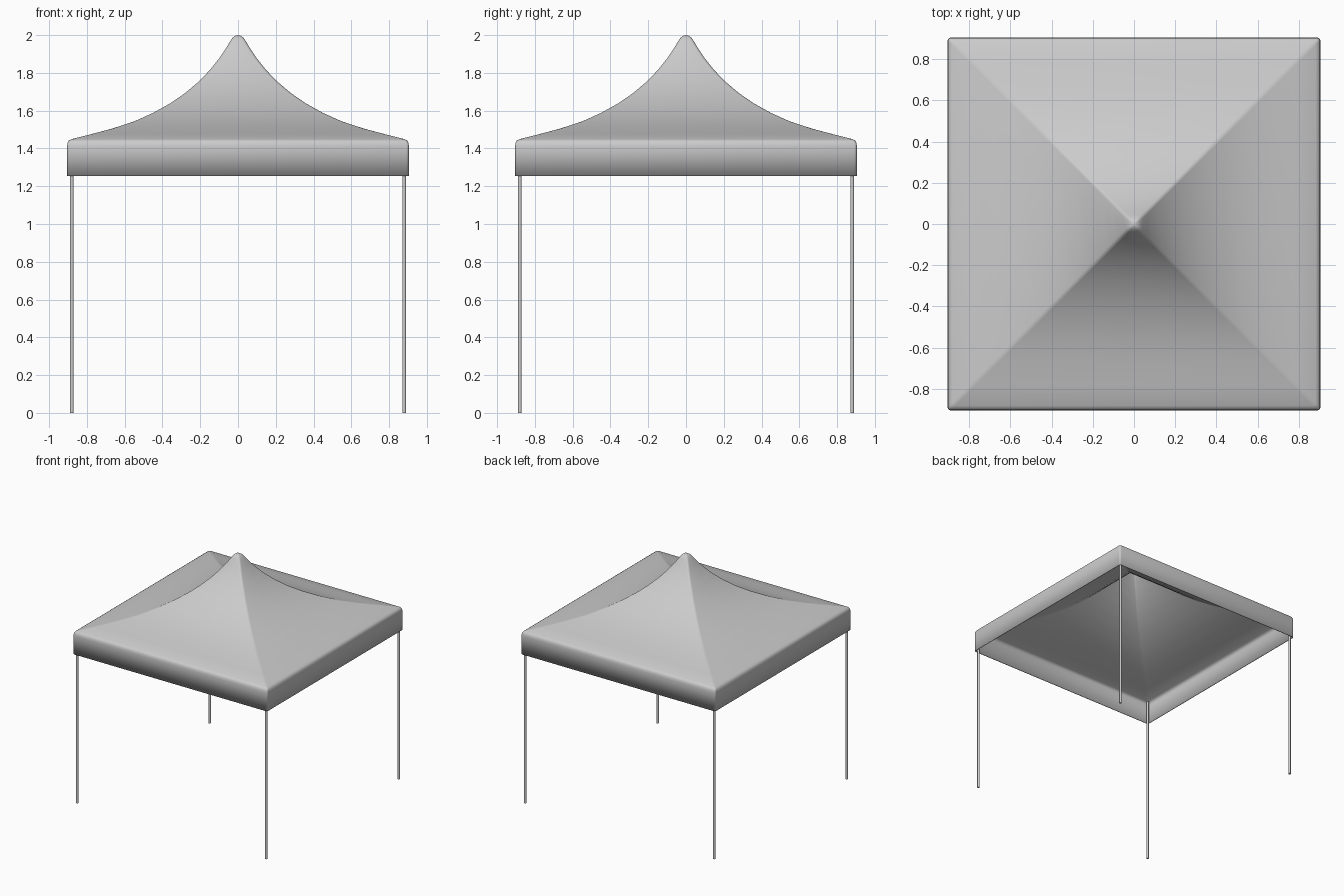
import bpy, bmesh, math

if "Cube" in bpy.data.objects:
    bpy.data.objects.remove(bpy.data.objects["Cube"])

# Half-width / height profile of the canopy, from valance hem to peak
profile = [(0.905, 1.255), (0.905, 1.41), (0.903, 1.428), (0.896, 1.441),
           (0.882, 1.449), (0.78, 1.475), (0.67, 1.504), (0.55, 1.543),
           (0.45, 1.588), (0.36, 1.638), (0.28, 1.693), (0.21, 1.752),
           (0.15, 1.814), (0.10, 1.876), (0.066, 1.926), (0.042, 1.967),
           (0.028, 1.987), (0.014, 1.997)]


def rounded_square(half, z, segments=3):
    """Points round a square ring with slightly rounded corners."""
    r = min(0.015, half * 0.4)
    c = half - r
    points = []
    for q in range(4):
        sx, sy = ((1, 1), (-1, 1), (-1, -1), (1, -1))[q]
        for i in range(segments + 1):
            a = math.pi / 2 * (q + i / segments)
            points.append((sx * c + r * math.cos(a), sy * c + r * math.sin(a), z))
    return points


def smooth(obj, angle):
    bpy.ops.object.select_all(action='DESELECT')
    obj.select_set(True)
    bpy.context.view_layer.objects.active = obj
    bpy.ops.object.shade_smooth_by_angle(angle=math.radians(angle))


# Fabric canopy: swept square roof with hanging valance
bm = bmesh.new()
rings = [[bm.verts.new(p) for p in rounded_square(h, z)] for h, z in profile]
for low, high in zip(rings, rings[1:]):
    n = len(low)
    for i in range(n):
        j = (i + 1) % n
        bm.faces.new((low[i], low[j], high[j], high[i]))
peak = bm.verts.new((0, 0, 2.0))
top = rings[-1]
for i in range(len(top)):
    bm.faces.new((top[i], top[(i + 1) % len(top)], peak))
mesh = bpy.data.meshes.new("canopy")
bm.to_mesh(mesh)
bm.free()
canopy = bpy.data.objects.new("canopy", mesh)
bpy.context.collection.objects.link(canopy)
smooth(canopy, 50)
cloth = canopy.modifiers.new("cloth_thickness", 'SOLIDIFY')
cloth.thickness = 0.006
cloth.offset = -1

# Four slim corner poles, reaching up under the roof
pole_top = 1.44
for side_y, y in (("front", -0.88), ("back", 0.88)):
    for side_x, x in (("left", -0.88), ("right", 0.88)):
        bpy.ops.mesh.primitive_cylinder_add(vertices=12, radius=0.01, depth=pole_top,
                                            location=(x, y, pole_top / 2))
        pole = bpy.context.object
        pole.name = f"{side_y}_{side_x}_pole"
        smooth(pole, 40)
